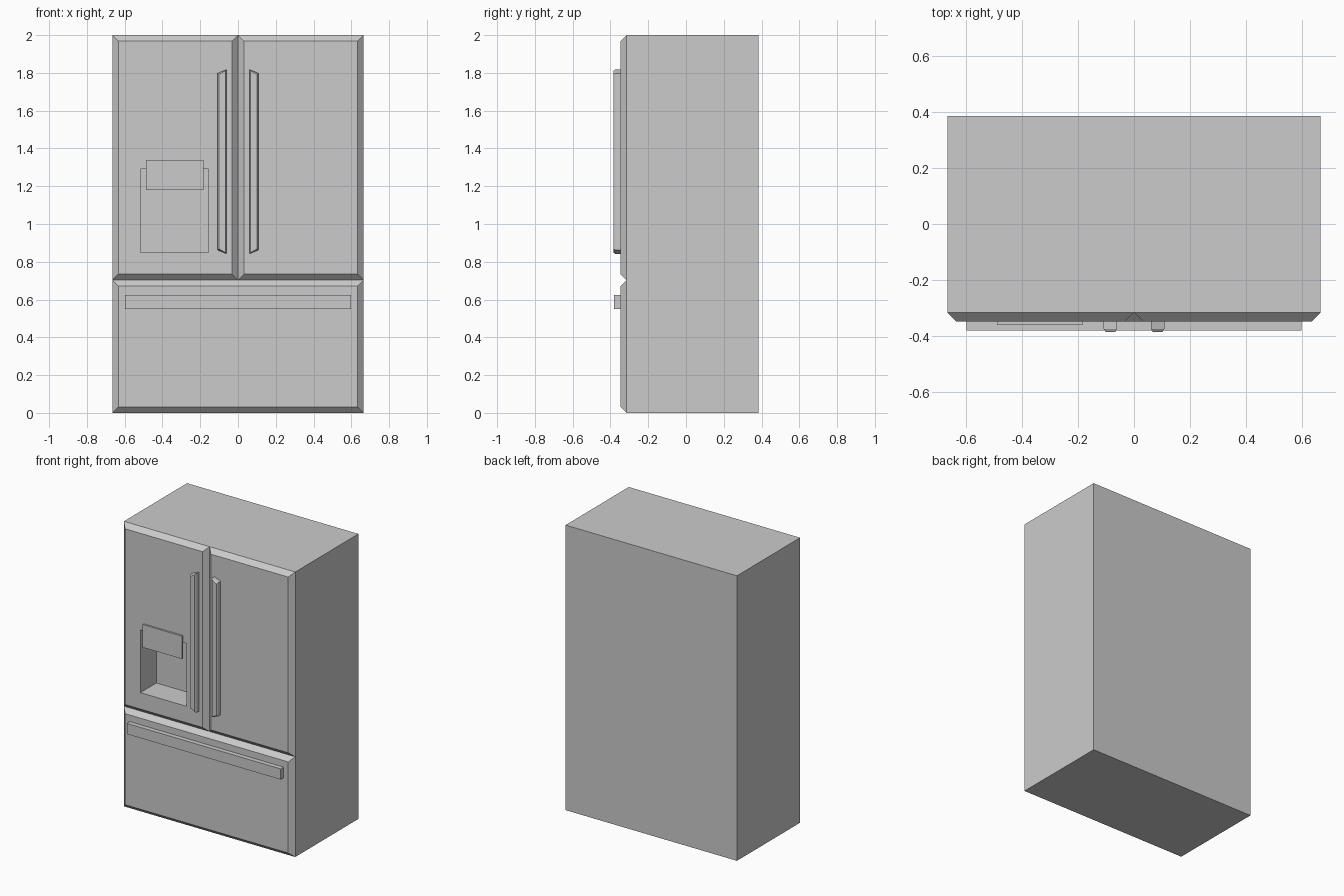
import bpy

if "Cube" in bpy.data.objects:
    bpy.data.objects.remove(bpy.data.objects["Cube"])


def rect(x0, x1, z0, z1, inset=0.0):
    """Rectangle corners, counter-clockwise as seen from the front."""
    return [(x0 + inset, z0 + inset), (x1 - inset, z0 + inset),
            (x1 - inset, z1 - inset), (x0 + inset, z1 - inset)]


def loft(name, rings, front=True, back=True):
    """Skin a list of (y, outline) rings running from back to front."""
    n = len(rings[0][1])
    verts = [(x, y, z) for y, outline in rings for x, z in outline]
    faces = []
    for r in range(len(rings) - 1):
        for i in range(n):
            j = (i + 1) % n
            faces.append((r * n + i, r * n + j, (r + 1) * n + j, (r + 1) * n + i))
    if front:
        faces.append(tuple(range((len(rings) - 1) * n, len(rings) * n)))
    if back:
        faces.append(tuple(reversed(range(n))))
    mesh = bpy.data.meshes.new(name)
    mesh.from_pydata(verts, [], faces)
    mesh.update()
    obj = bpy.data.objects.new(name, mesh)
    bpy.context.collection.objects.link(obj)
    return obj


W, BACK, SEAM, FACE, GRIP = 0.665, 0.385, -0.315, -0.347, -0.385
SPLIT, TOP, BEVEL = 0.703, 2.0, 0.032


def panel(x0, x1, z0, z1):
    """Rings of a door front with chamfered edges."""
    return [(SEAM, rect(x0, x1, z0, z1)), (FACE, rect(x0, x1, z0, z1, BEVEL))]


# Cabinet, open where the doors cover it
loft("cabinet", [(BACK, rect(-W, W, 0, TOP)), (SEAM, rect(-W, W, 0, TOP))], front=False)

# Left door with the dispenser recess sunk into it
niche = rect(-0.515, -0.157, 0.85, 1.29)
loft("left_door", panel(-W, 0, SPLIT, TOP) + [(FACE, niche), (-0.17, niche)], back=False)

# Right door and freezer drawer
loft("right_door", panel(0, W, SPLIT, TOP), back=False)
loft("freezer_drawer", panel(-W, W, 0, SPLIT), back=False)

# Dispenser control panel overhanging the recess
control = rect(-0.488, -0.183, 1.18, 1.34)
loft("dispenser_panel", [(FACE, control), (-0.36, control)])

# Drawer handle
bar = rect(-0.597, 0.597, 0.55, 0.625)
loft("drawer_handle", [(FACE, bar), (-0.38, bar)])

# Door handles: slanted ends, chamfered front edges
for side, label in ((-1, "left"), (1, "right")):
    def outline(d):
        pts = [(0.06 + d, 0.842 + d), (0.108 - d, 0.862 + d),
               (0.108 - d, 1.798 - d), (0.06 + d, 1.818 - d)]
        pts = [(side * x, z) for x, z in pts]
        return pts if side > 0 else pts[::-1]
    loft(label + "_door_handle",
         [(FACE, outline(0)), (-0.374, outline(0)), (GRIP, outline(0.007))])
